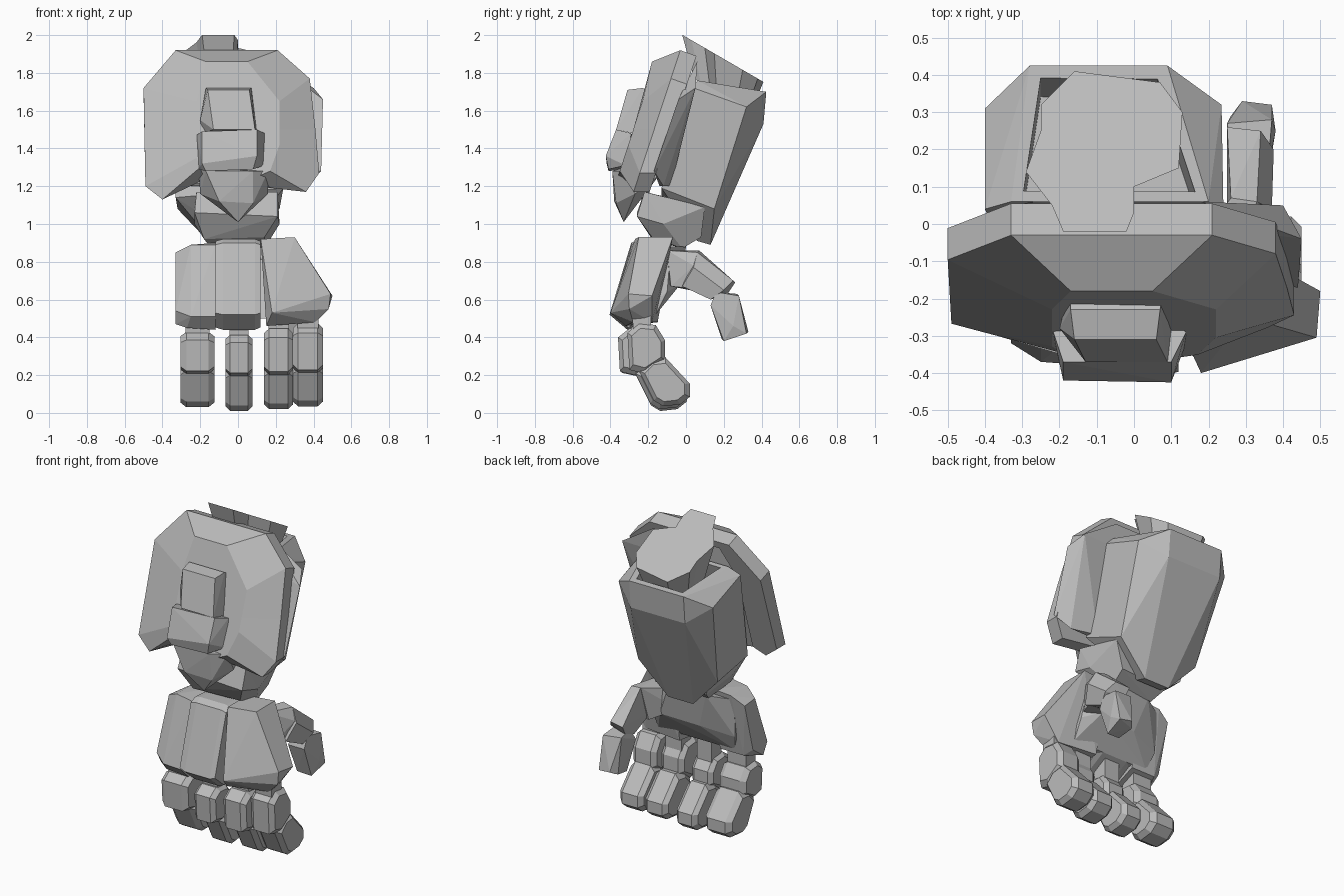
import bpy, bmesh, math

grey = bpy.data.materials.new("plain grey")
grey.diffuse_color = (0.5, 0.5, 0.5, 1)


def finish(name, bm):
    bmesh.ops.recalc_face_normals(bm, faces=bm.faces)
    me = bpy.data.meshes.new(name)
    bm.to_mesh(me)
    bm.free()
    me.materials.append(grey)
    ob = bpy.data.objects.new(name, me)
    bpy.context.collection.objects.link(ob)
    return ob


def hull(name, pts, recess=None):
    """Faceted solid around a few corner points; recess sinks the top face."""
    bm = bmesh.new()
    for p in pts:
        bm.verts.new(p)
    r = bmesh.ops.convex_hull(bm, input=bm.verts)
    loose = {v for v in r["geom_interior"] + r["geom_unused"] if isinstance(v, bmesh.types.BMVert)}
    bmesh.ops.delete(bm, geom=list(loose), context='VERTS')
    bmesh.ops.dissolve_limit(bm, angle_limit=math.radians(4), verts=bm.verts, edges=bm.edges)
    if recess:
        bmesh.ops.recalc_face_normals(bm, faces=bm.faces)
        top = max(bm.faces, key=lambda f: f.normal.z)
        bmesh.ops.inset_individual(bm, faces=[top], thickness=.045)
        side = bmesh.ops.extrude_discrete_faces(bm, faces=[top])["faces"]
        bmesh.ops.translate(bm, vec=recess, verts=list(side[0].verts))
    return finish(name, bm)


def loft(name, rings):
    """Skin matching rings of points and cap both ends."""
    bm = bmesh.new()
    vs = [[bm.verts.new(p) for p in ring] for ring in rings]
    n = len(vs[0])
    for a, b in zip(vs, vs[1:]):
        for i in range(n):
            j = (i + 1) % n
            bm.faces.new((a[i], a[j], b[j], b[i]))
    bm.faces.new(vs[0])
    bm.faces.new(vs[-1][::-1])
    return finish(name, bm)


def slab(name, profile, stations):
    """Side (y, z) profile swept across x; stations are (x, scale)."""
    cy = sum(p[0] for p in profile) / len(profile)
    cz = sum(p[1] for p in profile) / len(profile)
    return loft(name, [[(x, cy + (y - cy) * s, cz + (z - cz) * s) for y, z in profile]
                       for x, s in stations])


# Leaning guard plate with a raised, faceted front
def lean(z, off):
    return -0.03 + (z - 1.92) * 0.33 + off

outline = [(-.33, 1.92), (.21, 1.92), (.38, 1.77), (.41, 1.5), (.43, 1.27), (.36, 1.17),
           (.18, 1.19), (-.19, 1.23), (-.40, 1.13), (-.49, 1.2), (-.5, 1.72)]
ridge = [(-.17, 1.86), (.05, 1.86), (.22, 1.65), (.22, 1.5), (.22, 1.42), (.17, 1.28),
         (.1, 1.25), (-.18, 1.27), (-.2, 1.3), (-.22, 1.35), (-.22, 1.65)]
loft("guard_plate", [[(x, lean(z, -.13 if z > 1.8 else -.11), z) for x, z in ridge],
                     [(x, lean(z, 0), z) for x, z in outline],
                     [(x, lean(z, .085), z - (.03 if z > 1.6 else 0)) for x, z in outline]])

# Inner layer between plate and forearm
hull("plate_backing", [(-.27, .06, 1.86), (.18, .06, 1.86), (.4, .05, 1.72), (.45, -.04, 1.66),
                       (.44, -.17, 1.28), (.36, -.12, 1.2), (-.38, .04, 1.7),
                       (-.36, -.14, 1.2), (-.2, -.08, 1.2), (.2, -.08, 1.2)])

# Forearm shell, narrow at the wrist and open at the top
hull("forearm_shell", [(-.28, .425, 1.7), (.09, .425, 1.7), (-.28, .41, 1.53), (.09, .41, 1.53),
                       (-.40, .31, 1.62), (.235, .32, 1.62), (-.40, .04, 1.72), (.24, .04, 1.72),
                       (-.33, .06, 1.76), (.2, .06, 1.76), (-.33, -.13, 1.14), (.24, -.13, 1.19),
                       (-.32, .15, 1.08), (.22, .15, 1.08), (-.14, .13, .89), (.03, .13, .89),
                       (-.14, .06, .91), (.03, .06, .91)], recess=(0, -.05, -.15))

# Ragged sloping cap on the open end
cap = [(-.16, .41), (.07, .38), (.13, .3), (.12, .15), (.0, .1), (.0, .03), (-.02, -.02),
       (-.19, -.02), (-.22, .05), (-.29, .14), (-.25, .25), (-.25, .32)]
loft("end_cap", [[(x, y, 1.99 - .58 * y) for x, y in cap],
                 [(-.08 + (x + .08) * .75, .19 + (y - .19) * .7, 1.76 - .4 * y) for x, y in cap]])

# Stacked front blocks
hull("upper_block", [(-.17, -.23, 1.72), (.07, -.23, 1.72), (-.16, -.31, 1.71), (.06, -.31, 1.71),
                     (-.2, -.28, 1.55), (.1, -.28, 1.48), (-.13, -.37, 1.5), (.09, -.37, 1.5),
                     (-.17, -.16, 1.68), (.08, -.16, 1.68), (-.19, -.24, 1.48), (.1, -.24, 1.48)])
hull("middle_block", [(-.19, -.37, 1.49), (.1, -.37, 1.5), (-.19, -.42, 1.32), (.1, -.425, 1.36),
                      (-.17, -.41, 1.28), (.08, -.41, 1.29), (.14, -.29, 1.48), (.14, -.32, 1.31),
                      (-.22, -.28, 1.47), (-.21, -.33, 1.29), (0, -.2, 1.4)])
hull("lower_block", [(-.21, -.33, 1.3), (-.17, -.39, 1.28), (.08, -.39, 1.28), (.16, -.33, 1.28),
                     (-.1, -.38, 1.12), (.08, -.37, 1.11), (0, -.33, 1.01), (-.2, -.28, 1.16),
                     (.16, -.27, 1.16), (.15, -.14, 1.26), (-.18, -.14, 1.26)])

# Wrist joint
hull("wrist", [(-.22, -.22, 1.17), (.21, -.22, 1.17), (-.23, -.26, 1.06), (.21, -.26, 1.04),
               (-.23, -.12, 1.0), (.22, -.12, 1.0), (-.18, -.18, .92), (.14, -.18, .93),
               (-.14, -.02, .87), (.14, -.02, .87), (-.18, .06, .93), (.15, .08, .93),
               (-.23, .08, 1.1), (.21, .1, 1.09)])

# Knuckle guards over the back of the hand
side = [(-.29, .9), (-.25, .92), (-.08, .91), (-.11, .7), (-.16, .52), (-.31, .44), (-.405, .52)]
hull("left_knuckle_guard", [(-.12, -.27, .89), (-.25, -.24, .89), (-.33, -.20, .85), (-.12, -.08, .9),
                            (-.25, -.08, .89), (-.33, -.1, .84), (-.12, -.38, .51), (-.25, -.37, .51),
                            (-.33, -.32, .54), (-.33, -.28, .47), (-.27, -.31, .45), (-.12, -.31, .44),
                            (-.12, -.16, .5), (-.28, -.16, .5), (-.33, -.18, .54)])
slab("middle_knuckle_guard", side, [(-.12, .95), (-.08, 1), (.09, 1), (.12, .95)])
hull("right_knuckle_guard", [(.12, -.27, .92), (.3, -.25, .93), (.12, -.08, .92), (.3, -.07, .93),
                             (.49, -.305, .63), (.5, -.18, .62), (.48, -.3, .55), (.4, -.18, .48),
                             (.18, -.4, .53), (.15, -.32, .46), (.15, -.15, .48), (.41, -.28, .48)])

# Palm behind the guards
hull("palm", [(-.26, -.1, .86), (.26, -.08, .88), (-.12, -.02, .88), (.12, 0, .88), (-.25, -.12, .62),
              (.3, -.1, .64), (-.05, -.06, .66), (.2, -.03, .68), (-.24, -.28, .5), (.3, -.28, .5),
              (-.22, -.16, .52), (.3, -.16, .52)])

# Thumb
hull("thumb_base", [(.12, -.12, .82), (.12, -.1, .7), (.27, -.1, .86), (.3, -.08, .67),
                    (.26, .07, .86), (.33, .06, .85), (.36, .04, .78), (.24, .02, .65), (.34, .02, .66)])
hull("thumb_middle", [(.26, .07, .86), (.33, .06, .85), (.37, .04, .77), (.25, -.02, .68), (.34, -.02, .67),
                      (.25, .26, .69), (.34, .25, .70), (.375, .2, .65), (.26, .22, .63),
                      (.26, .13, .60), (.35, .13, .60)])
hull("thumb_tip", [(.27, .16, .64), (.36, .16, .64), (.25, .27, .63), (.37, .28, .62),
                   (.25, .13, .57), (.36, .13, .57), (.29, .33, .43), (.37, .32, .42),
                   (.26, .29, .41), (.27, .19, .39), (.36, .2, .38), (.38, .25, .46)])

# Four fingers, each with knuckle, upper and curled lower part
upper = [(-.31, .41), (-.25, .46), (-.16, .45), (-.11, .37), (-.11, .27), (-.22, .2), (-.30, .22)]
lower = [(-.25, .2), (-.19, .26), (-.11, .27), (.02, .13), (.02, .06), (-.03, .02), (-.12, .01), (-.17, .04)]
# label, x, half width, forward shift, lift, upper part height factor
fingers = [("outer", -.215, .09, -.02, .02, .86), ("ring", .005, .072, -.04, 0, .84),
           ("middle", .215, .077, -.05, .01, .95), ("index", .37, .08, 0, .025, 1.03)]
for label, x, w, dy, dz, k in fingers:
    bands = [(x - w, .78), (x - w * .65, 1), (x + w * .65, 1), (x + w, .78)]
    slab(label + "_finger_upper", [(y + dy, .2 + (z - .2) * k + dz * .5 - .005) for y, z in upper], bands)
    slab(label + "_finger_lower", [(y + dy * .4, z + dz) for y, z in lower], bands)
    slab(label + "_finger_knuckle", [(-.29, .52), (-.18, .52), (-.18, .36), (-.28, .36)],
         [(x - w * .7, .9), (x + w * .7, .9)])
